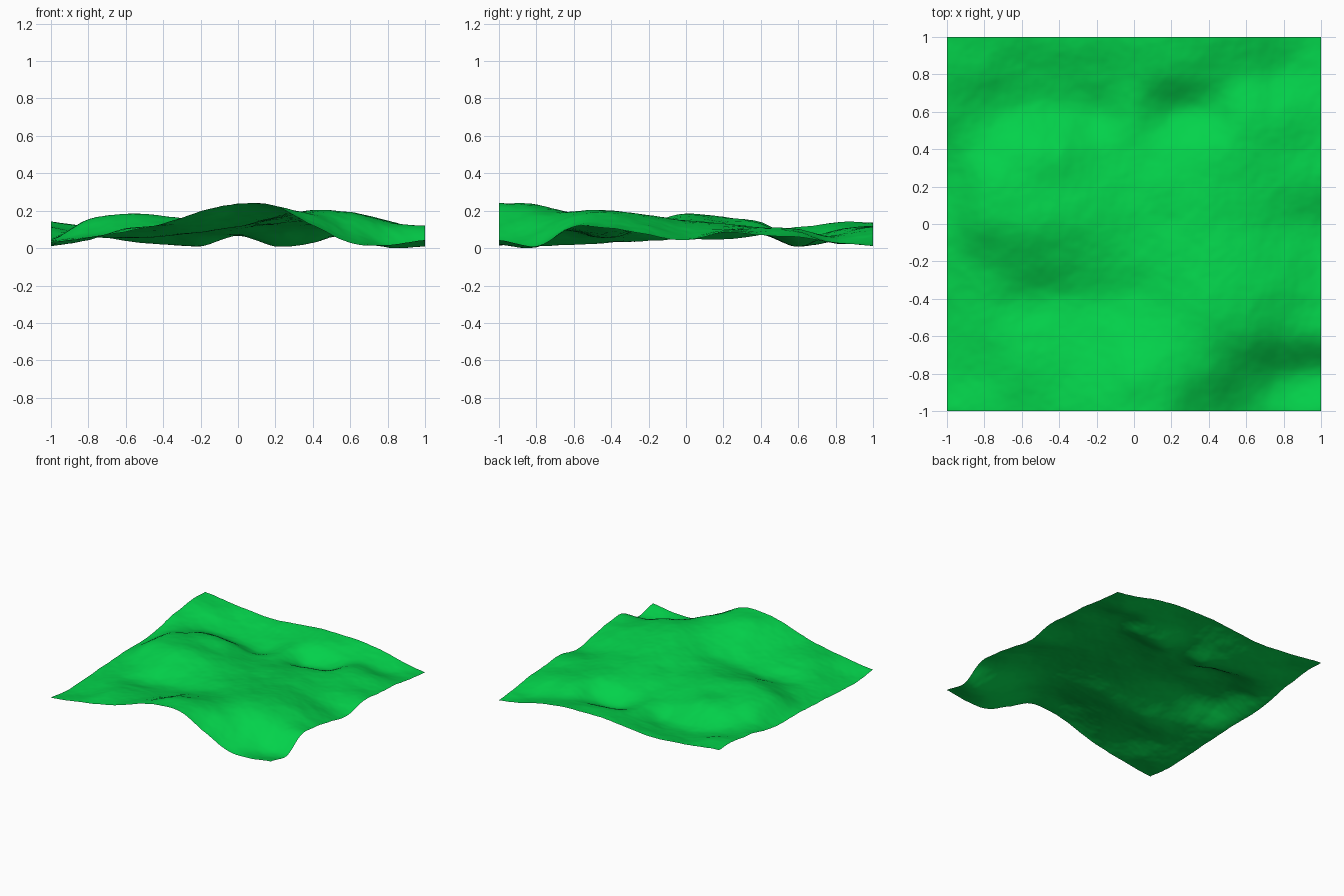
import bpy, bmesh
from mathutils import Vector, noise

if "Cube" in bpy.data.objects:
    bpy.data.objects.remove(bpy.data.objects["Cube"])

# Coarse relief in hundredths: rows run front to back, columns left to right
RELIEF = [
    [4.5, 7.5, 10, 14.5, 21, 25, 24, 13.5, 4.5, 3, 6],
    [2.5, 6, 12, 13.5, 18, 24.5, 24, 19, 10, 2.7, 2.7],
    [3, 7, 10, 11, 13.5, 18, 20.5, 21, 19, 14, 13],
    [4.5, 7, 7, 8, 10, 13.5, 17.5, 21.5, 20.5, 16, 12],
    [5.5, 10, 14, 14, 13.5, 14.5, 17, 19, 18.5, 13.5, 9],
    [6.5, 16.5, 20, 19, 16, 14, 15, 16.5, 14.5, 9.5, 6],
    [6, 16, 18, 16.5, 14, 12, 13.5, 14.5, 13, 11, 10],
    [9, 11.5, 15, 14.5, 9.5, 9, 10, 12, 12.5, 10.5, 8.5],
    [13, 8.5, 6, 4, 2.5, 8, 2.5, 4.5, 11.5, 10, 7.5],
    [15.2, 12, 7, 6, 6.5, 10, 11, 9, 7.5, 4.5, 5],
    [15.5, 13, 11, 9.5, 11, 13, 13.5, 13, 10.5, 6, 2.5],
]
N = len(RELIEF) - 1
RES = 160


def spline(values, t):
    """Catmull-Rom curve through evenly spaced values, t in 0..N."""
    i = min(int(t), N - 1)
    f = t - i
    a, b, c, d = (values[min(max(i + k, 0), N)] for k in (-1, 0, 1, 2))
    return b + 0.5 * f * (c - a + f * (2*a - 5*b + 4*c - d + f * (3*(b - c) + d - a)))


def height(x, y):
    u, v = (min(max((c + 1) * N / 2, 0), N) for c in (x, y))
    broad = spline([spline(row, u) for row in RELIEF], v) / 100
    detail = noise.fractal(Vector((x * 5, y * 5, 3.7)), 1.0, 2.0, 4)
    return max(broad + 0.006 * detail, 0.005)


# Rolling terrain sheet
bm = bmesh.new()
bmesh.ops.create_grid(bm, x_segments=RES, y_segments=RES, size=1)
for vert in bm.verts:
    vert.co.z = height(vert.co.x, vert.co.y)
low = min(vert.co.z for vert in bm.verts)
for vert in bm.verts:
    vert.co.z -= low
for face in bm.faces:
    face.smooth = True
mesh = bpy.data.meshes.new("terrain")
bm.to_mesh(mesh)
bm.free()

# Grass colour
grass = bpy.data.materials.new("grass_green")
grass.diffuse_color = (0.001, 0.65, 0.07, 1)
grass.use_nodes = True
grass.node_tree.nodes["Principled BSDF"].inputs["Base Color"].default_value = grass.diffuse_color
mesh.materials.append(grass)
terrain = bpy.data.objects.new("terrain", mesh)
bpy.context.collection.objects.link(terrain)
